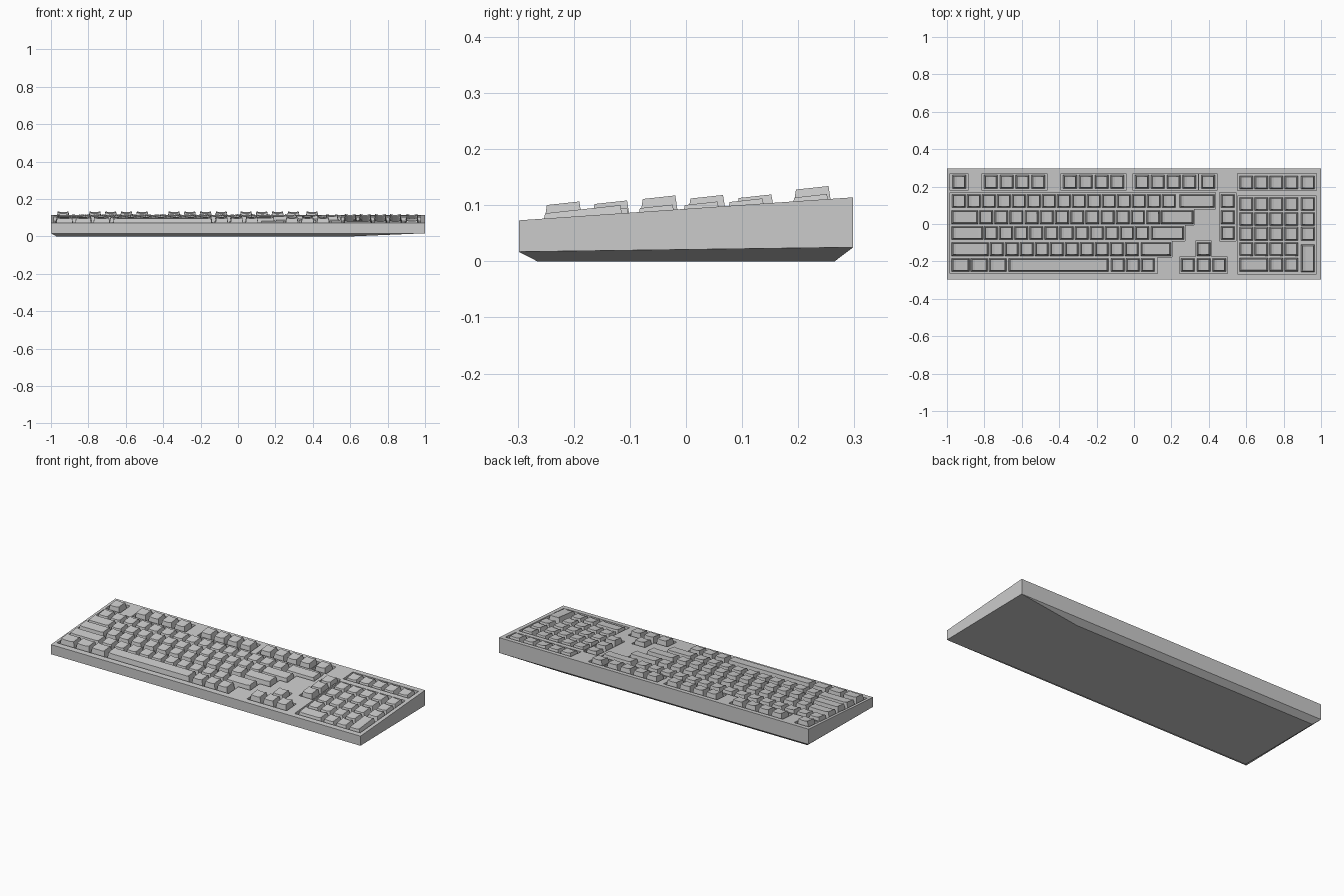
import bpy, bmesh

if "Cube" in bpy.data.objects:
    bpy.data.objects.remove(bpy.data.objects["Cube"])

Y = 0.298           # half depth of the case
PIT = 0.022         # depth of the key wells


def surf(y):
    """Height of the sloping top plate."""
    return 0.0935 + 0.0688 * y


def add_object(name, bm):
    bmesh.ops.recalc_face_normals(bm, faces=bm.faces)
    me = bpy.data.meshes.new(name)
    bm.to_mesh(me)
    bm.free()
    ob = bpy.data.objects.new(name, me)
    bpy.context.collection.objects.link(ob)
    return ob


def loft(bm, rings):
    """Closed skin through matching vertex rings, bottom to top."""
    rv = [[bm.verts.new(p) for p in r] for r in rings]
    n = len(rv[0])
    for a, b in zip(rv, rv[1:]):
        for i in range(n):
            j = (i + 1) % n
            bm.faces.new((a[i], a[j], b[j], b[i]))
    bm.faces.new(rv[0][::-1])
    return rv[-1]


def rect(x0, x1, y0, y1):
    return [(x0, y0), (x1, y0), (x1, y1), (x0, y1)]


# Case: wedge with a chamfered underside, long slope on the right
bm = bmesh.new()
outer = rect(-1, 1, -Y, Y)
foot = [(x, y, 0) for x, y in rect(-0.97, 0.6, -0.265, 0.265)]
lower = [(x, y, 0.021 + 0.0134 * y) for x, y in outer]
upper = [(x, y, surf(y)) for x, y in outer]
bm.faces.new(loft(bm, [foot, lower, upper]))
case = add_object("case", bm)

# Key wells sunk into the case
f_groups = [(-0.983, -0.887), (-0.813, -0.465), (-0.39, -0.042),
            (-0.005, 0.342), (0.348, 0.444), (0.553, 0.977)]
wells = [rect(a, b, 0.18, 0.27) for a, b in f_groups]
wells.append([(-0.984, -0.265), (0.125, -0.265), (0.125, -0.176), (0.203, -0.176),
              (0.203, -0.091), (0.272, -0.091), (0.272, -0.005), (0.322, -0.005),
              (0.322, 0.08), (0.436, 0.08), (0.436, 0.168), (-0.984, 0.168)])
wells.append(rect(0.458, 0.546, -0.092, 0.168))
wells.append([(0.243, -0.265), (0.5, -0.265), (0.5, -0.176), (0.415, -0.176),
              (0.415, -0.09), (0.328, -0.09), (0.328, -0.176), (0.243, -0.176)])
wells.append(rect(0.553, 0.977, -0.268, 0.15))
bm = bmesh.new()
for w in wells:
    bm.faces.new(loft(bm, [[(x, y, surf(y) + h) for x, y in w] for h in (-PIT, 0.05)]))
cutter = add_object("well_cutter", bm)
cutter.hide_render = True
mod = case.modifiers.new("wells", 'BOOLEAN')
mod.operation = 'DIFFERENCE'
mod.solver = 'EXACT'
mod.object = cutter
bpy.context.view_layer.objects.active = case
bpy.ops.object.modifier_apply(modifier=mod.name)
bpy.data.objects.remove(cutter)


def key(bm, x, y, h, w=0.073, d=0.072):
    """Tapered keycap with a dished top; h is height above the plate."""
    def ring(w, d, h, dish, tilt):
        xs = [-w / 2, -w / 2 + 0.016, w / 2 - 0.016, w / 2]
        zs = [0, -dish, -dish, 0]
        pts = []
        for s, order in ((-1, (0, 1, 2, 3)), (1, (3, 2, 1, 0))):
            yy = y + s * d / 2
            pts += [(x + xs[i], yy, surf(yy) + h + zs[i] + tilt * s * d / 2) for i in order]
        return pts
    top = loft(bm, [ring(w, d, -PIT - 0.001, 0, 0),
                    ring(w - 0.016, d - 0.014, h, 0.004, 0.04)])
    for i in range(3):
        bm.faces.new((top[i], top[i + 1], top[6 - i], top[7 - i]))


def span(bm, a, b, y, h):
    """Wide key between two x positions."""
    key(bm, (a + b) / 2, y, h, b - a)


ROWS = [(0.225, 0.022), (0.123, 0.014), (0.037, 0.019),
        (-0.048, 0.024), (-0.134, 0.021), (-0.219, 0.025)]

# Function row
bm = bmesh.new()
for x in [-0.935, 0.396] + [s + 0.0843 * i for s in (-0.765, -0.342, 0.043) for i in range(4)]:
    key(bm, x, *ROWS[0])
add_object("function_keys", bm)

# Main block: first key x, count, wide keys at the ends
bm = bmesh.new()
main = [(1, -0.936, 15, 0.0802, [(0.243, 0.431)]),
        (2, -0.791, 12, 0.0812, [(-0.975, -0.834), (0.143, 0.317)]),
        (3, -0.765, 11, 0.0808, [(-0.975, -0.807), (0.091, 0.267)]),
        (4, -0.733, 10, 0.0802, [(-0.975, -0.778), (0.036, 0.198)]),
        (5, -0.087, 3, 0.0805, [(-0.975, -0.88), (-0.873, -0.782), (-0.776, -0.682)])]
for r, x, n, pitch, wide in main:
    for i in range(n):
        key(bm, x + pitch * i, *ROWS[r])
    for a, b in wide:
        span(bm, a, b, *ROWS[r])
add_object("main_keys", bm)

bm = bmesh.new()
span(bm, -0.67, -0.137, *ROWS[5])
add_object("space_bar", bm)

# Navigation column and arrow cluster
bm = bmesh.new()
for r in (1, 2, 3):
    key(bm, 0.502, *ROWS[r])
add_object("navigation_keys", bm)
bm = bmesh.new()
key(bm, 0.372, *ROWS[4])
for x in (0.288, 0.372, 0.455):
    key(bm, x, *ROWS[5])
add_object("arrow_keys", bm)

# Number pad, lower caps with a double-width and a double-height key
bm = bmesh.new()
H = 0.008
cols = [0.6, 0.68, 0.761, 0.841, 0.93]
for y in (0.222, 0.107, 0.027, -0.053):
    for x in cols:
        key(bm, x, y, H)
for x in cols[:4]:
    key(bm, x, -0.134, H)
span(bm, 0.563, 0.716, -0.217, H)
for x in cols[2:4]:
    key(bm, x, -0.217, H)
key(bm, cols[4], -0.184, H + 0.004, d=0.148)
add_object("number_pad_keys", bm)
